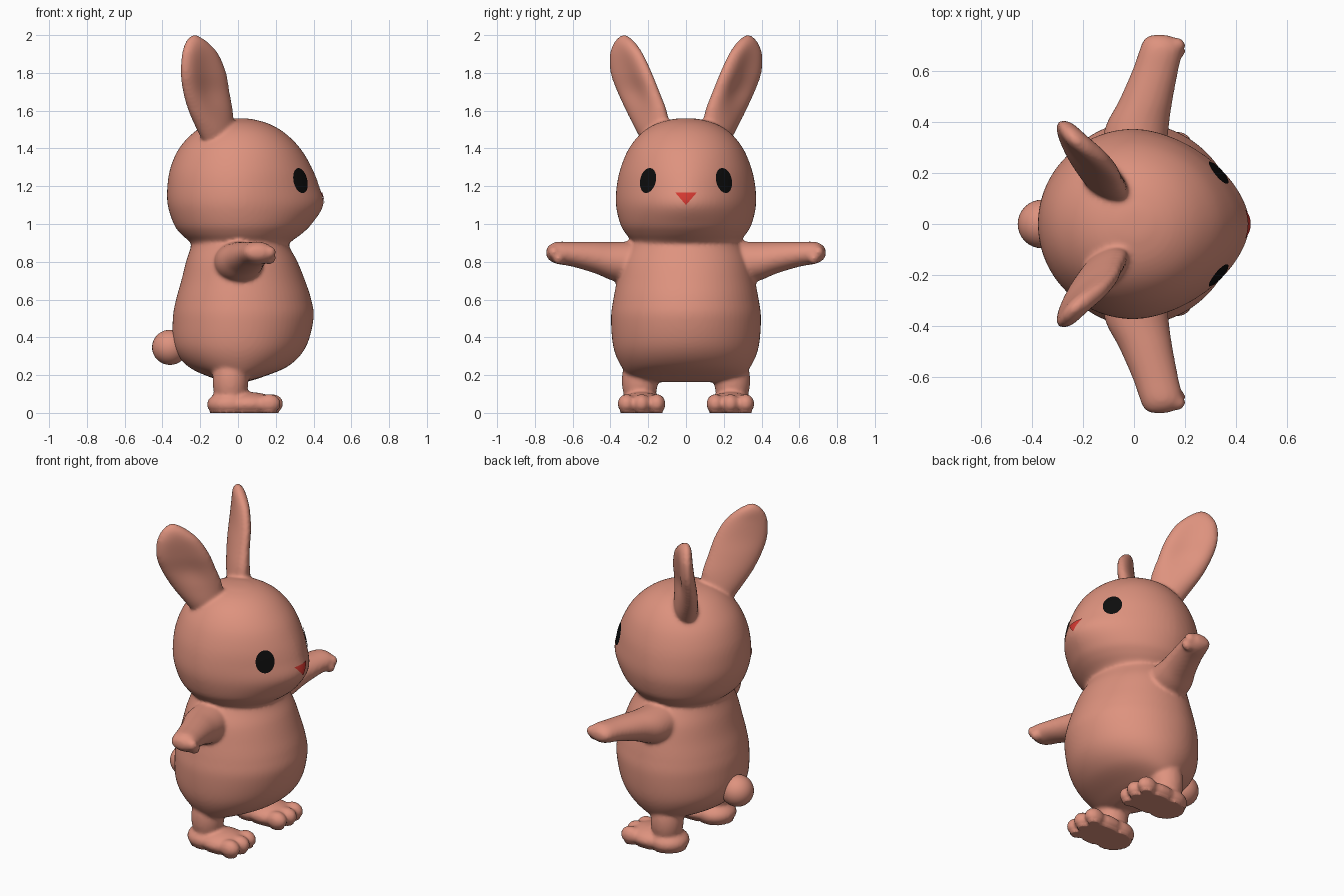
import bpy, bmesh, math
from mathutils import Vector, Matrix
from mathutils.bvhtree import BVHTree

if "Cube" in bpy.data.objects:
    bpy.data.objects.remove(bpy.data.objects["Cube"])


def material(name, rgb):
    m = bpy.data.materials.new(name)
    m.diffuse_color = (*rgb, 1)
    m.use_nodes = True
    m.node_tree.nodes["Principled BSDF"].inputs["Base Color"].default_value = m.diffuse_color
    return m


PINK = material("dusty pink", (0.73, 0.29, 0.21))
BLACK = material("black", (0.004, 0.004, 0.004))
RED = material("red", (0.66, 0.04, 0.03))


def spline(rows, steps=6):
    """Catmull-Rom interpolation between rows of numbers."""
    out = []
    for i in range(len(rows) - 1):
        p = [rows[max(0, min(len(rows) - 1, i + k))] for k in (-1, 0, 1, 2)]
        for s in range(steps):
            t = s / steps
            out.append([0.5 * (2 * b + (c - a) * t + (2 * a - 5 * b + 4 * c - d) * t * t
                               + (3 * b - a - 3 * c + d) * t ** 3) for a, b, c, d in zip(*p)])
    return out + [list(rows[-1])]


def loft(bm, rows, ring, n=48):
    """Skin a closed tube through ring(row, angle) points."""
    rings = [[bm.verts.new(ring(r, 2 * math.pi * i / n)) for i in range(n)] for r in spline(rows)]
    faces = [bm.faces.new(rings[0][::-1]), bm.faces.new(rings[-1])]
    for a, b in zip(rings, rings[1:]):
        for i in range(n):
            j = (i + 1) % n
            faces.append(bm.faces.new((a[i], a[j], b[j], b[i])))
    bmesh.ops.recalc_face_normals(bm, faces=faces)


def ellipsoid(bm, centre, radii):
    mat = Matrix.Translation(centre) @ Matrix.Diagonal((*radii, 1))
    bmesh.ops.create_uvsphere(bm, u_segments=32, v_segments=20, radius=1, matrix=mat)


def make_object(name, bm, mat):
    me = bpy.data.meshes.new(name)
    bm.to_mesh(me)
    bm.free()
    me.materials.append(mat)
    ob = bpy.data.objects.new(name, me)
    bpy.context.collection.objects.link(ob)
    return ob


# torso and head: z, back x, front x, half width, front roundness
TRUNK = [(.163, -.05, .04, .19, 2), (.19, -.15, .13, .29, 2), (.25, -.27, .27, .345, 2),
         (.35, -.34, .36, .385, 2), (.5, -.345, .4, .397, 2), (.6, -.328, .388, .385, 2),
         (.7, -.3, .355, .365, 2), (.8, -.275, .315, .34, 2), (.88, -.25, .272, .3, 2),
         (.905, -.255, .28, .285, 2), (.95, -.305, .34, .32, 1.9), (1.0, -.34, .39, .348, 1.85),
         (1.1, -.372, .452, .371, 1.72), (1.2, -.374, .43, .367, 1.75), (1.3, -.357, .39, .345, 1.85),
         (1.4, -.312, .33, .302, 1.95), (1.48, -.24, .25, .238, 2), (1.53, -.16, .165, .16, 2),
         (1.555, -.07, .075, .07, 2), (1.56, -.01, .01, .01, 2)]


def trunk_ring(r, a):
    z, back, front, w, n = r
    c, s = math.cos(a), math.sin(a)
    if c < 0:
        return (-back * c, w * s, z)
    k = (abs(c) ** n + abs(s) ** n) ** (-1 / n)   # pointed muzzle side
    return (front * c * k, w * s * k, z)


# arm: y, centre x, half x, centre z, half z
ARM = [(.2, -.01, .13, .79, .12), (.37, .01, .125, .8, .105), (.48, .045, .105, .822, .084),
       (.6, .083, .09, .84, .066), (.68, .105, .084, .847, .059), (.715, .105, .07, .848, .046),
       (.735, .1, .045, .848, .026), (.741, .1, .008, .848, .005)]

# ear: z, centre x, centre y, half width, half thickness, dent
EAR = [(1.42, -.1, .15, .09, .06, 0), (1.5, -.12, .175, .118, .065, 0), (1.6, -.145, .21, .147, .062, .1),
       (1.7, -.168, .252, .156, .058, .3), (1.8, -.183, .29, .154, .054, .3),
       (1.9, -.2, .315, .122, .047, .2), (1.96, -.218, .324, .075, .036, .05),
       (1.99, -.228, .327, .034, .02, 0), (2.003, -.23, .327, .006, .004, 0)]

body = bmesh.new()
loft(body, TRUNK, trunk_ring, 72)
for side in (1, -1):
    loft(body, ARM, lambda r, a: (r[1] + r[2] * math.cos(a), side * r[0], r[3] + r[4] * math.sin(a)))

    def ear_ring(r, a):
        z, cx, cy, w, t, dent = r
        u, v = w * math.cos(a), t * math.sin(a)
        if v > 0:                                  # hollow inner face
            v *= 1 - 1.6 * dent * math.sin(a) ** 4
        return (cx + .75 * u + .66 * v, side * (cy - .66 * u + .75 * v), z)
    loft(body, EAR, ear_ring)

    # fingers
    for x, y, z in ((.165, .675, .82), (.165, .7, .85)):
        ellipsoid(body, (x, side * y, z), (.036, .03, .034))
    # leg, foot and toes
    ellipsoid(body, (-.04, side * .245, .17), (.095, .095, .16))
    ellipsoid(body, (-.045, side * .235, .045), (.12, .118, .07))
    ellipsoid(body, (.06, side * .235, .045), (.15, .125, .065))
    for x, dy in ((.165, -.08), (.178, 0), (.165, .08)):
        ellipsoid(body, (x, side * (.235 + dy), .048), (.062, .047, .052))

rabbit = make_object("rabbit_body", body, PINK)

# fuse everything into one soft skin
mod = rabbit.modifiers.new("fuse", 'REMESH')
mod.mode = 'VOXEL'
mod.voxel_size = 0.0105
mod = rabbit.modifiers.new("soften", 'SMOOTH')
mod.factor = 0.5
mod.iterations = 7
bpy.context.view_layer.update()
deps = bpy.context.evaluated_depsgraph_get()
skin = bpy.data.meshes.new_from_object(rabbit.evaluated_get(deps))
rabbit.modifiers.clear()
rabbit.data = skin
if not skin.materials:
    skin.materials.append(PINK)
for v in skin.vertices:                            # flat soles
    v.co.z = max(v.co.z, 0 if v.co.z > .012 else .003) if v.co.z > .012 else 0
for p in skin.polygons:
    p.use_smooth = True

# tail
bm = bmesh.new()
ellipsoid(bm, (-.36, 0, .347), (.095, .095, .093))
tail = make_object("tail", bm, PINK)
for p in tail.data.polygons:
    p.use_smooth = True

tree = BVHTree.FromPolygons([v.co for v in skin.vertices], [p.vertices[:] for p in skin.polygons])


def decal(name, centre, outward, outline, mat, rings=8):
    """Thin patch laid on the skin, seen along the outward direction."""
    out = Vector(outward).normalized()
    right = Vector((0, 0, 1)).cross(out)
    bm = bmesh.new()

    def drop(u, v):
        start = Vector(centre) + right * u + Vector((0, 0, v)) + out
        hit = tree.ray_cast(start, -out)[0]
        return bm.verts.new((hit if hit else start - out) + out * .005)
    n = len(outline)
    mid = drop(sum(p[0] for p in outline) / n, sum(p[1] for p in outline) / n)
    mu, mv = sum(p[0] for p in outline) / n, sum(p[1] for p in outline) / n
    prev = None
    for k in range(1, rings + 1):
        t = k / rings
        cur = [drop(mu + (u - mu) * t, mv + (v - mv) * t) for u, v in outline]
        for i in range(n):
            j = (i + 1) % n
            bm.faces.new((mid, cur[i], cur[j]) if prev is None else (prev[i], cur[i], cur[j], prev[j]))
        prev = cur
    ob = make_object(name, bm, mat)
    for p in ob.data.polygons:
        p.use_smooth = True


# eyes
oval = [(.056 * math.cos(i * math.pi / 20), .066 * math.sin(i * math.pi / 20)) for i in range(40)]
decal("left_eye", (.32, .192, 1.23), (.75, .66, 0), oval, BLACK)
decal("right_eye", (.32, -.192, 1.23), (.75, -.66, 0), oval, BLACK)

# nose: triangle pointing down
corners = [Vector((0, 1.10)), Vector((.058, 1.168)), Vector((-.058, 1.168))]
tri = [tuple(corners[i].lerp(corners[(i + 1) % 3], s / 8)) for i in range(3) for s in range(8)]
decal("nose", (.45, 0, 0), (1, 0, 0), tri, RED)
